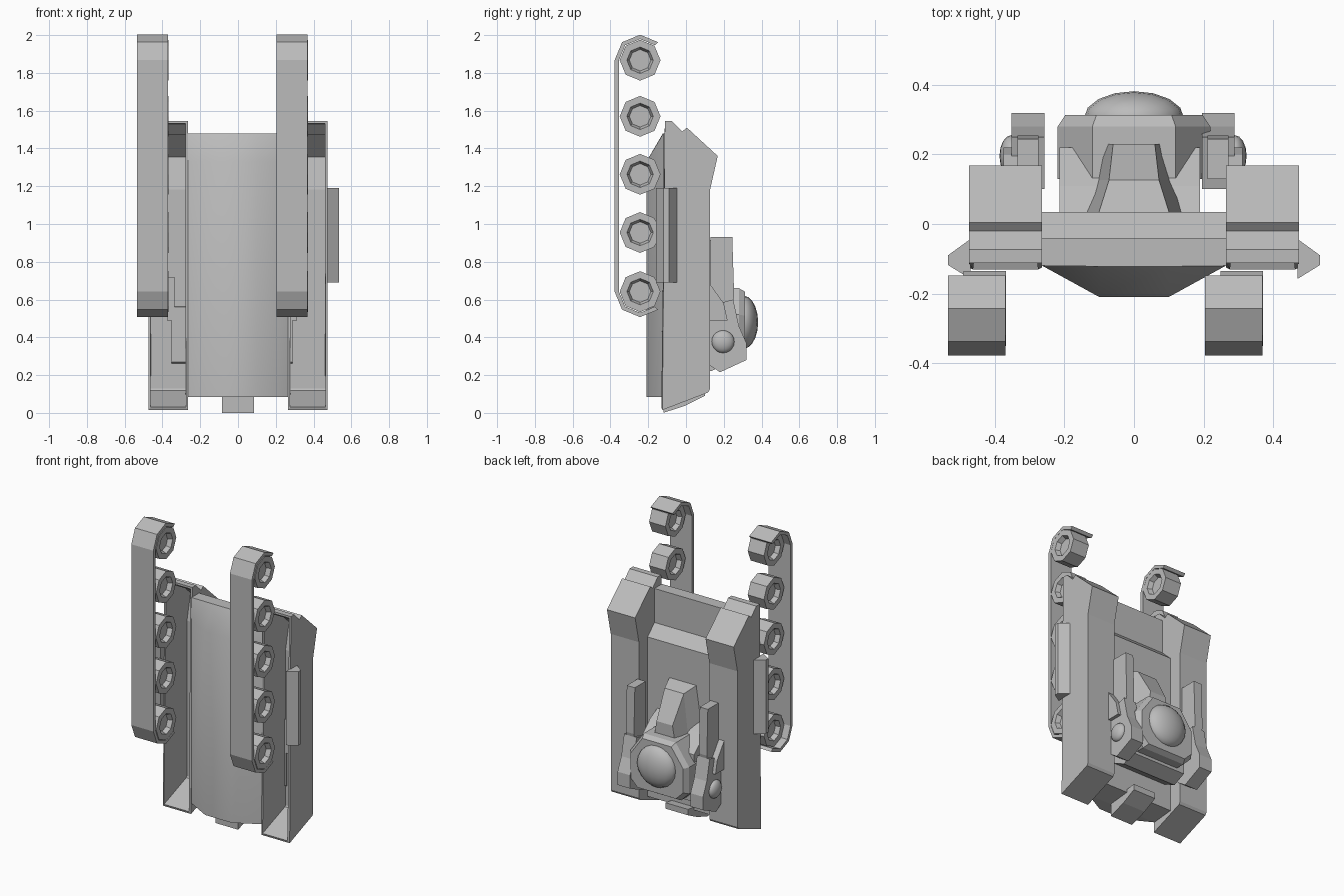
import bpy, bmesh, math

if "Cube" in bpy.data.objects:
    bpy.data.objects.remove(bpy.data.objects["Cube"])

grey = bpy.data.materials.new("plain grey")
grey.use_nodes = True
grey.diffuse_color = (0.5, 0.5, 0.5, 1)
grey.node_tree.nodes["Principled BSDF"].inputs["Base Color"].default_value = (0.5, 0.5, 0.5, 1)


def loft(name, rings, open_front=False, smooth=0):
    """Join rings of points into a capped skin."""
    bm = bmesh.new()
    rows = [[bm.verts.new(p) for p in ring] for ring in rings]
    n = len(rows[0])
    for a, b in zip(rows, rows[1:]):
        for i in range(n):
            j = (i + 1) % n
            bm.faces.new((a[i], a[j], b[j], b[i]))
    bm.faces.new(rows[0])
    bm.faces.new(rows[-1])
    bmesh.ops.recalc_face_normals(bm, faces=bm.faces[:])
    if open_front:
        bm.normal_update()
        front = [f for f in bm.faces if f.normal.y < -0.95]
        bmesh.ops.delete(bm, geom=front, context='FACES')
    mesh = bpy.data.meshes.new(name)
    bm.to_mesh(mesh)
    bm.free()
    mesh.materials.append(grey)
    ob = bpy.data.objects.new(name, mesh)
    bpy.context.collection.objects.link(ob)
    if smooth:
        bpy.ops.object.select_all(action='DESELECT')
        ob.select_set(True)
        bpy.context.view_layer.objects.active = ob
        bpy.ops.object.shade_smooth_by_angle(angle=math.radians(smooth))
    return ob


def prism(name, profile, x0, x1, **kw):
    """Extrude a (y, z) profile across x."""
    return loft(name, [[(x, y, z) for y, z in profile] for x in (x0, x1)], **kw)


def octagon(r, angles, cy, cz):
    return [(cy + r * math.cos(math.radians(a)), cz + r * math.sin(math.radians(a)))
            for a in angles]


# Tracks: a thin band wrapped round five octagonal wheels
TRACK_Y = -0.243
WHEEL_Z = (1.867, 1.57, 1.263, 0.955, 0.642)


def band_path(r):
    return (octagon(r, (45, 90, 135, 180), TRACK_Y, WHEEL_Z[0])
            + octagon(r, (180, 225, 270, 315), TRACK_Y, WHEEL_Z[-1]))


for side, x in (("right", -0.535), ("left", 0.204)):
    prism(side + "_track_band", band_path(0.135) + band_path(0.112)[::-1], x, x + 0.165)
    a, b = x + 0.045, x + 0.167
    for i, z in enumerate(WHEEL_Z):
        steps = ((a + 0.03, 0.057), (a, 0.07), (a, 0.108),
                 (b, 0.108), (b, 0.07), (b - 0.03, 0.057))
        loft(f"{side}_wheel_{i + 1}",
             [[(wx, py, pz) for py, pz in octagon(r, range(0, 360, 45), TRACK_Y, z)]
              for wx, r in steps])

# Belly with a slanted upper end
def belly_ring(z, depth):
    return [(-0.264, -0.12, z), (-0.1, depth, z), (0.1, depth, z), (0.264, -0.12, z)]


loft("belly", [belly_ring(0.085, -0.21), belly_ring(1.33, -0.21),
               belly_ring(1.48, -0.122)], smooth=35)

# Central hull with a recessed step at the back
prism("central_hull", [(-0.12, 0.085), (-0.12, 1.48), (-0.04, 1.48), (-0.04, 1.25),
                       (0.034, 1.18), (0.034, 0.1)], -0.266, 0.266)
prism("lower_tab", [(-0.12, 0), (-0.12, 0.1), (0.1, 0.13), (0.1, 0.09), (0.0, 0.04)],
      -0.085, 0.085)

# Hollow side pods, open at the front, with pointed side plates
POD = [(-0.125, 0.015), (0.117, 0.108), (0.127, 0.125), (0.127, 1.18), (0.168, 1.36),
       (0.005, 1.51), (-0.02, 1.49), (-0.074, 1.545), (-0.112, 1.545)]
for side, s in (("left", 1), ("right", -1)):
    pod = prism(side + "_pod", POD, s * 0.264, s * 0.475, open_front=True)
    shell = pod.modifiers.new("wall", 'SOLIDIFY')
    shell.thickness = 0.02
    shell.offset = -1
    outline = [(0.47, -0.043), (0.535, -0.09), (0.535, -0.118), (0.47, -0.158)]
    loft(side + "_side_plate", [[(s * x, y, z) for x, y in outline] for z in (0.69, 1.19)])

# Turret: base, sloped nose, raised lid and dome
prism("turret_base", [(0.03, 0.27), (0.03, 0.72), (0.11, 0.68), (0.22, 0.58),
                      (0.22, 0.26), (0.13, 0.22)], -0.215, 0.19)


def nose_ring(w, y, low, high):
    return [(-w, y, low), (w, y, low), (w * 0.6, y, high), (-w * 0.6, y, high)]


loft("turret_nose", [nose_ring(0.17, 0.03, 0.5, 0.95), nose_ring(0.12, 0.126, 0.5, 0.92),
                     nose_ring(0.1, 0.23, 0.5, 0.74)])
LID = [(-0.16, 0.28), (0.16, 0.28), (0.22, 0.34), (0.22, 0.52),
       (0.12, 0.66), (-0.12, 0.66), (-0.22, 0.52), (-0.22, 0.34)]
loft("turret_lid", [[(x * k, y, 0.47 + (z - 0.47) * k) for x, z in LID]
                    for y, k in ((0.13, 1), (0.28, 1), (0.313, 0.9))])


def dome(name, centre, scale):
    bpy.ops.mesh.primitive_uv_sphere_add(segments=16, ring_count=10, radius=1, location=centre)
    ob = bpy.context.object
    ob.name = name
    ob.scale = scale
    ob.data.materials.append(grey)
    bpy.ops.object.shade_smooth_by_angle(angle=math.radians(40))


dome("turret_dome", (0, 0.305, 0.48), (0.144, 0.077, 0.14))

# Launchers either side of the turret, each with a round cap and a foot
ARM = [(0.13, 0.93), (0.245, 0.93), (0.255, 0.62), (0.24, 0.55), (0.13, 0.5)]
FOOT = [(0.1, 0.56), (0.25, 0.6), (0.28, 0.46), (0.32, 0.37), (0.32, 0.28),
        (0.18, 0.215), (0.1, 0.27)]
for side, x, s in (("right", -0.305, -1), ("left", 0.242, 1)):
    loft(side + "_launcher_arm",
         [[(x + k * 0.03, y, z) for y, z in ARM] for k in (-1, 1)])
    prism(side + "_launcher_foot", FOOT, x - 0.047, x + 0.047)
    dome(side + "_launcher_cap", (x + s * 0.047, 0.196, 0.377), (0.035, 0.06, 0.06))
    prism(side + "_launcher_fin", [(0.1, 0.49), (0.22, 0.49), (0.2, 0.58), (0.1, 0.72)],
          x + s * 0.03, x + s * 0.07)
